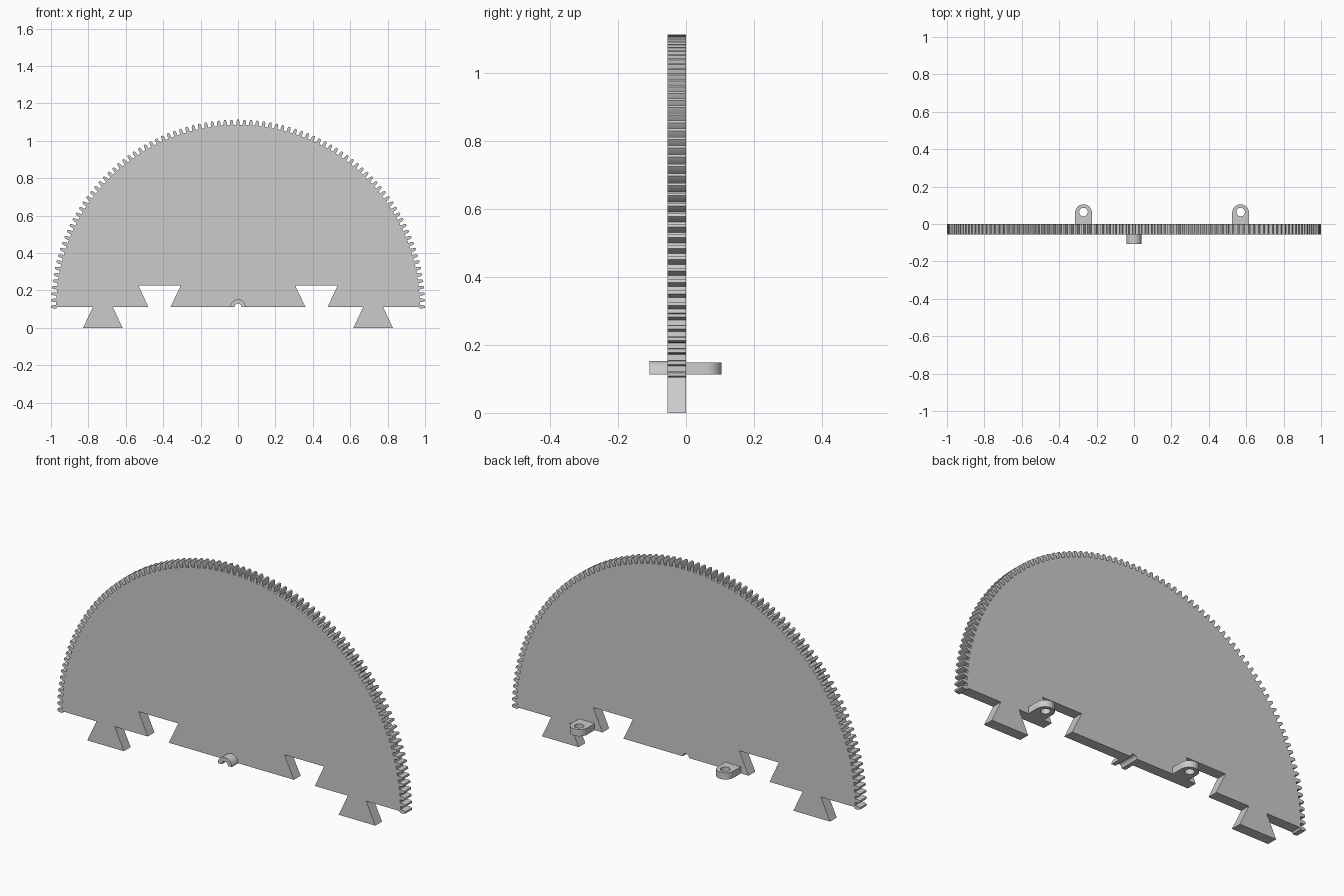
import bpy, bmesh
from math import cos, sin, pi, radians
from mathutils import Vector

cube = bpy.data.objects.get("Cube")
if cube:
    bpy.data.objects.remove(cube, do_unlink=True)

grey = bpy.data.materials.new("plain grey")
grey.use_nodes = True
GREY = (0.6, 0.6, 0.6, 1)
grey.diffuse_color = GREY
grey.node_tree.nodes["Principled BSDF"].inputs["Base Color"].default_value = GREY

AXIS = 0.113          # height of the gear centre and of the straight edge
BACK, FRONT = 0.0, -0.055


def arc(cx, cy, r, start, end, steps):
    return [(cx + r * cos(radians(start + (end - start) * i / steps)),
             cy + r * sin(radians(start + (end - start) * i / steps)))
            for i in range(steps + 1)]


def extrude(name, loops, place, offset):
    """Fill an outline (plus optional holes) and extrude it into a solid."""
    bm = bmesh.new()
    edges = []
    for loop in loops:
        vs = [bm.verts.new(place(*p)) for p in loop]
        edges += [bm.edges.new((a, b)) for a, b in zip(vs, vs[1:] + vs[:1])]
    bmesh.ops.triangle_fill(bm, edges=edges, use_beauty=True)
    out = bmesh.ops.extrude_face_region(bm, geom=bm.faces[:], use_keep_orig=True)
    moved = [v for v in out["geom"] if isinstance(v, bmesh.types.BMVert)]
    bmesh.ops.translate(bm, verts=moved, vec=Vector(offset))
    bmesh.ops.recalc_face_normals(bm, faces=bm.faces[:])
    mesh = bpy.data.meshes.new(name)
    bm.to_mesh(mesh)
    bm.free()
    mesh.materials.append(grey)
    obj = bpy.data.objects.new(name, mesh)
    bpy.context.collection.objects.link(obj)
    bpy.ops.object.select_all(action='DESELECT')
    obj.select_set(True)
    bpy.context.view_layer.objects.active = obj
    bpy.ops.object.shade_smooth_by_angle(angle=radians(25))
    return obj


# Toothed rim, one tooth centred on each end of the half circle
TEETH = 180
ROOT, TIP = 0.972, 1.0
pitch = 2 * pi / TEETH
tooth = [(-0.27, ROOT), (-0.25, 0.988), (-0.14, TIP),
         (0.14, TIP), (0.25, 0.988), (0.27, ROOT)]
rim = []
for i in range(TEETH // 2 + 1):
    for step, r in tooth:
        a = (i + step) * pitch
        rim.append((r * cos(a), AXIS + r * sin(a)))

# Straight edge with dovetail tabs and slots, mirrored about the bore notch
half_edge = [(0.36, AXIS), (0.305, 0.228), (0.533, 0.228), (0.48, AXIS),
             (0.67, AXIS), (0.617, 0), (0.828, 0), (0.775, AXIS), (0.965, AXIS)]
bore = arc(0, AXIS, 0.018, 180, 0, 12)
left_edge = [(-x, z) for x, z in reversed(half_edge)]
outline = rim + left_edge + bore + half_edge
extrude("gear_plate", [outline], lambda x, z: (x, FRONT, z), (0, BACK - FRONT, 0))

# Half-round bearing on the front
bearing = arc(0, AXIS, 0.04, 0, 180, 20) + bore
extrude("half_bearing", [bearing], lambda x, z: (x, -0.108, z), (0, 0.108 + FRONT, 0))

# Two flat eyelets on the back
for name, cx in (("right_eyelet", -0.27), ("left_eyelet", 0.57)):
    body = [(cx + 0.045, BACK)] + arc(cx, 0.06, 0.045, 0, 180, 20) + [(cx - 0.045, BACK)]
    hole = arc(cx, 0.064, 0.023, 0, 345, 23)
    extrude(name, [body, hole], lambda x, y: (x, y, AXIS), (0, 0, 0.035))
